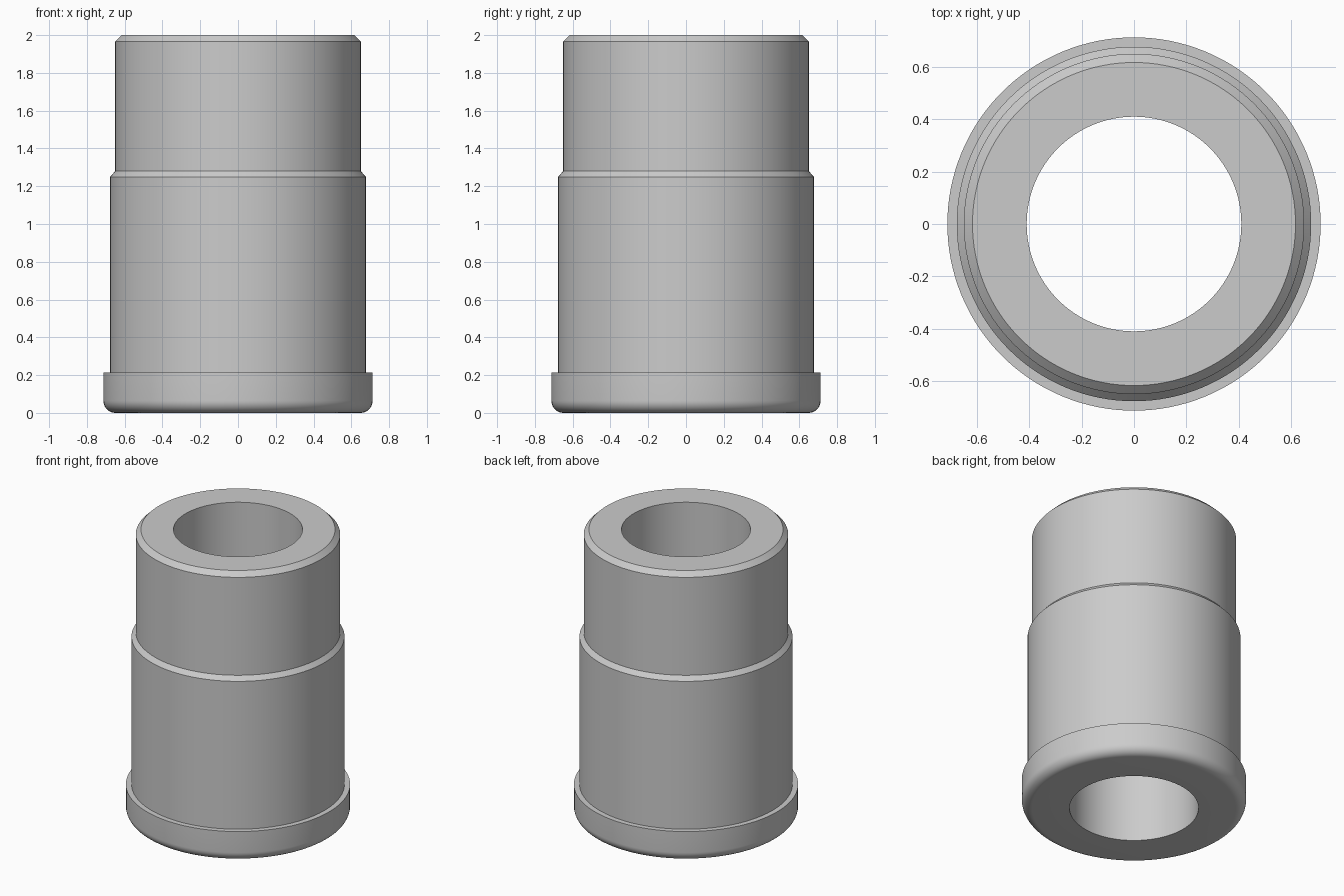
import bpy
import bmesh
from math import sin, cos, pi, radians

cube = bpy.data.objects.get("Cube")
if cube:
    bpy.data.objects.remove(cube, do_unlink=True)

SIDES = 128
BORE, COLLAR, BODY, NECK, RIM = 0.41, 0.713, 0.677, 0.65, 0.617
FILLET = 0.065

# Plain grey metal
metal = bpy.data.materials.new("grey metal")
metal.use_nodes = True
colour = (0.6, 0.6, 0.6, 1)
metal.diffuse_color = colour
metal.node_tree.nodes["Principled BSDF"].inputs["Base Color"].default_value = colour


def lathe(name, profile):
    """Spin a closed (radius, height) profile around the z axis."""
    bm = bmesh.new()
    rings = []
    for r, z in profile:
        angles = [2 * pi * i / SIDES for i in range(SIDES)]
        rings.append([bm.verts.new((r * cos(a), r * sin(a), z)) for a in angles])
    for lower, upper in zip(rings, rings[1:] + rings[:1]):
        for i in range(SIDES):
            j = (i + 1) % SIDES
            bm.faces.new((lower[i], lower[j], upper[j], upper[i]))
    bmesh.ops.recalc_face_normals(bm, faces=bm.faces)
    mesh = bpy.data.meshes.new(name)
    bm.to_mesh(mesh)
    bm.free()
    mesh.materials.append(metal)
    obj = bpy.data.objects.new(name, mesh)
    bpy.context.collection.objects.link(obj)
    return obj


# Rounded lower edge of the collar
steps = 10
fillet = [(COLLAR - FILLET + FILLET * sin(pi / 2 * k / steps),
           FILLET - FILLET * cos(pi / 2 * k / steps)) for k in range(steps + 1)]

# Collar, body with chamfered shoulder, neck with chamfered rim, and bore
profile = [(BORE, 0)] + fillet + [
    (COLLAR, 0.213), (BODY, 0.213),
    (BODY, 1.25), (NECK, 1.28),
    (NECK, 1.967), (RIM, 2), (BORE, 2),
]
bushing = lathe("stepped_bushing", profile)

bpy.ops.object.select_all(action="DESELECT")
bushing.select_set(True)
bpy.context.view_layer.objects.active = bushing
bpy.ops.object.shade_smooth_by_angle(angle=radians(25))
